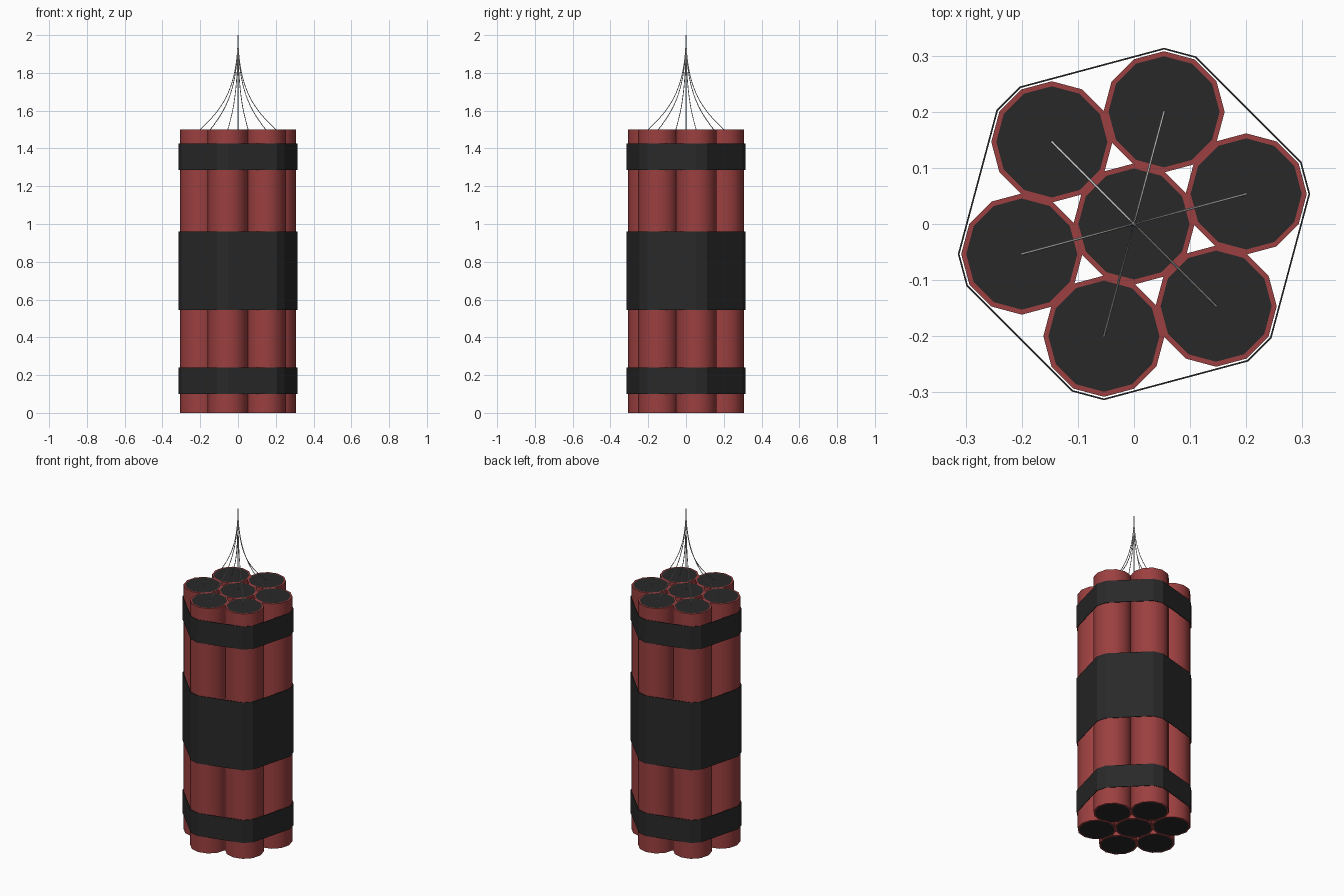
import bpy, bmesh
from math import sin, cos, radians
from mathutils import Vector

if "Cube" in bpy.data.objects:
    bpy.data.objects.remove(bpy.data.objects["Cube"])

STICK_R, RING_R, HEIGHT, SIDES = 0.108, 0.207, 1.5, 12


def material(name, color):
    m = bpy.data.materials.new(name)
    m.diffuse_color = (*color, 1)
    m.use_nodes = True
    m.node_tree.nodes["Principled BSDF"].inputs["Base Color"].default_value = m.diffuse_color
    return m


red = material("red_paper", (0.33, 0.05, 0.05))
black = material("black", (0.022, 0.022, 0.022))


def add_object(name, bm, mats):
    bmesh.ops.recalc_face_normals(bm, faces=bm.faces)
    me = bpy.data.meshes.new(name)
    bm.to_mesh(me)
    bm.free()
    ob = bpy.data.objects.new(name, me)
    bpy.context.collection.objects.link(ob)
    for m in mats:
        me.materials.append(m)
    return ob


def ring_point(angle, r=RING_R):
    return Vector((r * cos(radians(angle)), r * sin(radians(angle)), 0))


def stick(name, pos):
    # Paper tube with dark end discs inset inside a red rim
    bm = bmesh.new()
    bmesh.ops.create_cone(bm, cap_ends=True, segments=SIDES, radius1=STICK_R,
                          radius2=STICK_R, depth=HEIGHT)
    # put a corner of the twelve-sided outline on the x axis
    corner = max(bm.verts, key=lambda v: v.co.x)
    off = abs(corner.co.y) > 0.01
    for v in bm.verts:
        if off:
            x, y = v.co.x, v.co.y
            v.co.x = x * cos(radians(15)) - y * sin(radians(15))
            v.co.y = x * sin(radians(15)) + y * cos(radians(15))
    ends = [f for f in bm.faces if abs(f.normal.z) > 0.9]
    bmesh.ops.inset_individual(bm, faces=ends, thickness=0.009)
    for f in ends:
        f.material_index = 1
    bmesh.ops.translate(bm, verts=bm.verts, vec=pos + Vector((0, 0, HEIGHT / 2)))
    ob = add_object(name, bm, [red, black])
    bpy.ops.object.select_all(action='DESELECT')
    ob.select_set(True)
    bpy.context.view_layer.objects.active = ob
    bpy.ops.object.shade_smooth_by_angle(angle=radians(40))


def fuse(name, pos):
    # Thin wire from the stick top, gathering to a vertical tip
    cu = bpy.data.curves.new(name, 'CURVE')
    cu.dimensions = '3D'
    cu.bevel_depth = 0.002
    cu.bevel_resolution = 1
    cu.resolution_u = 16
    cu.use_fill_caps = True
    sp = cu.splines.new('BEZIER')
    sp.bezier_points.add(1)
    a, b = sp.bezier_points
    for p in (a, b):
        p.handle_left_type = p.handle_right_type = 'FREE'
    a.co = pos + Vector((0, 0, 1.5))
    a.handle_left = a.co
    a.handle_right = pos * 0.48 + Vector((0, 0, 1.6))
    b.co = (0, 0, 2)
    b.handle_left = (0, 0, 1.7)
    b.handle_right = (0, 0, 2)
    bpy.context.collection.objects.link(bpy.data.objects.new(name, cu))


def tape(name, z0, z1):
    # Band stretched around the outer corners of the six ring sticks
    outline = [ring_point(a) + ring_point(a + d, STICK_R + 0.006)
               for a in range(15, 375, 60) for d in (-15, 15)]
    bm = bmesh.new()
    low = [bm.verts.new((p.x, p.y, z0)) for p in outline]
    high = [bm.verts.new((p.x, p.y, z1)) for p in outline]
    n = len(outline)
    for i in range(n):
        j = (i + 1) % n
        bm.faces.new((low[i], low[j], high[j], high[i]))
    ob = add_object(name, bm, [black])
    mod = ob.modifiers.new("thickness", 'SOLIDIFY')
    mod.thickness = 0.003


# Centre stick and the six around it, each with a fuse
positions = [Vector((0, 0, 0))] + [ring_point(a) for a in range(15, 375, 60)]
for i, p in enumerate(positions):
    stick(f"stick_{i}", p)
    fuse(f"fuse_{i}", p)

# Three tape bands
tape("lower_tape", 0.10, 0.24)
tape("middle_tape", 0.545, 0.96)
tape("upper_tape", 1.285, 1.425)
